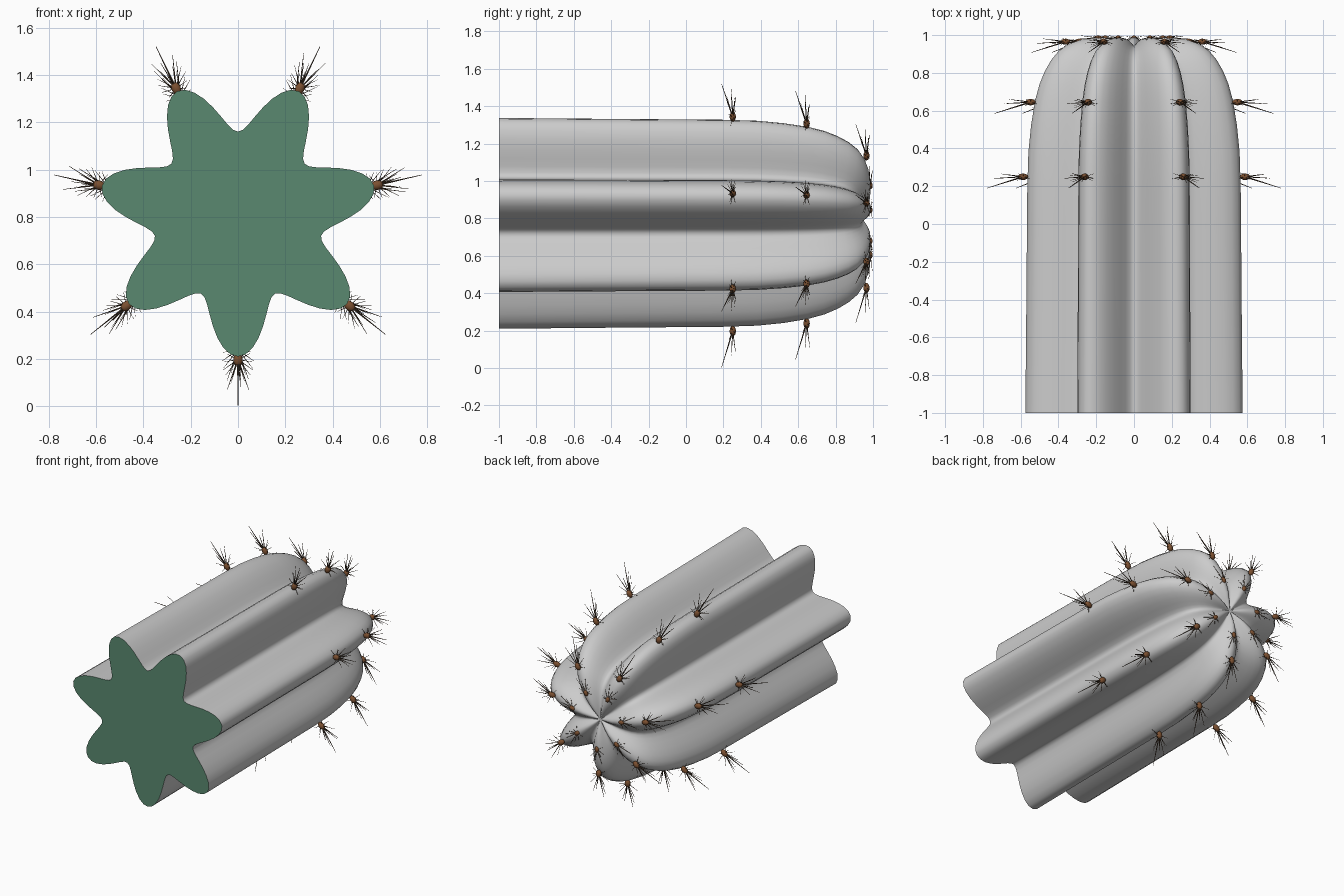
import bpy, bmesh, math, random
from mathutils import Vector, Matrix

if "Cube" in bpy.data.objects:
    bpy.data.objects.remove(bpy.data.objects["Cube"])

random.seed(4)
ZC = 0.80            # height of the stem axis
RIBS = 7
SEG = RIBS * 16


def material(name, rgb):
    m = bpy.data.materials.new(name)
    m.diffuse_color = (*rgb, 1)
    m.use_nodes = True
    m.node_tree.nodes["Principled BSDF"].inputs["Base Color"].default_value = m.diffuse_color
    return m


def make_object(name, bm, mat=None, smooth=None):
    bmesh.ops.recalc_face_normals(bm, faces=bm.faces[:])
    me = bpy.data.meshes.new(name)
    bm.to_mesh(me)
    bm.free()
    ob = bpy.data.objects.new(name, me)
    bpy.context.collection.objects.link(ob)
    if mat:
        me.materials.append(mat)
    if smooth:
        bpy.context.view_layer.objects.active = ob
        ob.select_set(True)
        bpy.ops.object.shade_smooth_by_angle(angle=math.radians(smooth))
        ob.select_set(False)
    return ob


def ring(bm, s, y_crest, y_valley):
    # ribbed cross-section scaled by s; one rib points straight down
    verts = []
    for i in range(SEG):
        t = 2 * math.pi * i / SEG
        c = math.cos(RIBS * t)
        r = s * (0.475 + 0.115 * c)
        w = (1 + c) / 2
        verts.append(bm.verts.new((r * math.sin(t), y_valley + (y_crest - y_valley) * w,
                                   ZC - r * math.cos(t))))
    return verts


green = material("cut_green", (0.10, 0.25, 0.16))
brown = material("areole_brown", (0.20, 0.08, 0.03))
dark = material("spine_brown", (0.08, 0.05, 0.03))

# Ribbed stem: scale, y at rib crest, y at valley
profile = [(1, -1, -1), (.992, -.5, -.5), (.985, 0, 0), (.982, .2, .2), (.972, .38, .38),
           (.948, .52, .52), (.912, .65, .645), (.87, .74, .73), (.82, .81, .795),
           (.76, .87, .845), (.69, .918, .88), (.60, .953, .908), (.50, .974, .925),
           (.40, .985, .935), (.30, .988, .94), (.20, .983, .943), (.12, .970, .944),
           (.05, .954, .945)]
bm = bmesh.new()
prev = None
for row in profile:
    cur = ring(bm, *row)
    if prev:
        for i in range(SEG):
            j = (i + 1) % SEG
            bm.faces.new((prev[i], prev[j], cur[j], cur[i]))
    prev = cur
apex = bm.verts.new((0, .945, ZC))
for i in range(SEG):
    bm.faces.new((prev[i], prev[(i + 1) % SEG], apex))
make_object("stem", bm, smooth=50)

# Green cut face at the front
bm = bmesh.new()
rim = ring(bm, 1, -1, -1)
centre = bm.verts.new((0, -1, ZC))
for i in range(SEG):
    bm.faces.new((rim[i], rim[(i + 1) % SEG], centre))
cap = make_object("cut_face", bm, green)
if cap.data.polygons[0].normal.y > 0:
    cap.data.flip_normals()

# Spine cluster directions: outward, sideways, along the stem
spines = [(.195, 0, -.06, .0045), (.14, .05, -.008, .0035), (.14, -.05, -.008, .0035),
          (.12, .012, .016, .0035)]
for side in (1, -1):
    spines += [(.10, .03 * side, -.03, .0025), (.075, .06 * side, .01, .0025),
               (.045, .065 * side, -.02, .0025), (.01, .06 * side, .016, .0025),
               (-.025, .05 * side, -.01, .0025)]


def add_spine(bm, base, tip, radius):
    d = tip - base
    m = (Matrix.Translation((base + tip) / 2)
         @ d.to_track_quat('Z', 'Y').to_matrix().to_4x4())
    bmesh.ops.create_cone(bm, cap_ends=True, segments=5, radius1=radius,
                          radius2=radius * .25, depth=d.length, matrix=m)


# Areoles and spines along every rib: radius, y, size
spots = [(.603, .25, 1), (.562, .645, 1), (.372, .965, .95), (.195, .985, .75)]
pads, needles = bmesh.new(), bmesh.new()
for k in range(RIBS):
    a = 2 * math.pi * k / RIBS
    out = Vector((math.sin(a), 0, -math.cos(a)))
    side = Vector((math.cos(a), 0, math.sin(a)))
    along = Vector((0, 1, 0))
    basis = Matrix((out, side, along)).transposed().to_4x4()
    for r, y, size in spots:
        pos = out * r + Vector((0, y, ZC))
        bmesh.ops.create_uvsphere(
            pads, u_segments=12, v_segments=8, radius=1,
            matrix=Matrix.Translation(pos) @ basis
            @ Matrix.Diagonal((.028 * size, .02 * size, .017 * size, 1)))
        for n, (o, s, l, rad) in enumerate(spines):
            j = 1 if n == 0 else random.uniform(.88, 1.08)
            tip = pos + (out * o + side * s + along * l) * size * j
            add_spine(needles, pos, tip, rad * size)
make_object("areoles", pads, brown, smooth=60)
make_object("spines", needles, dark)
